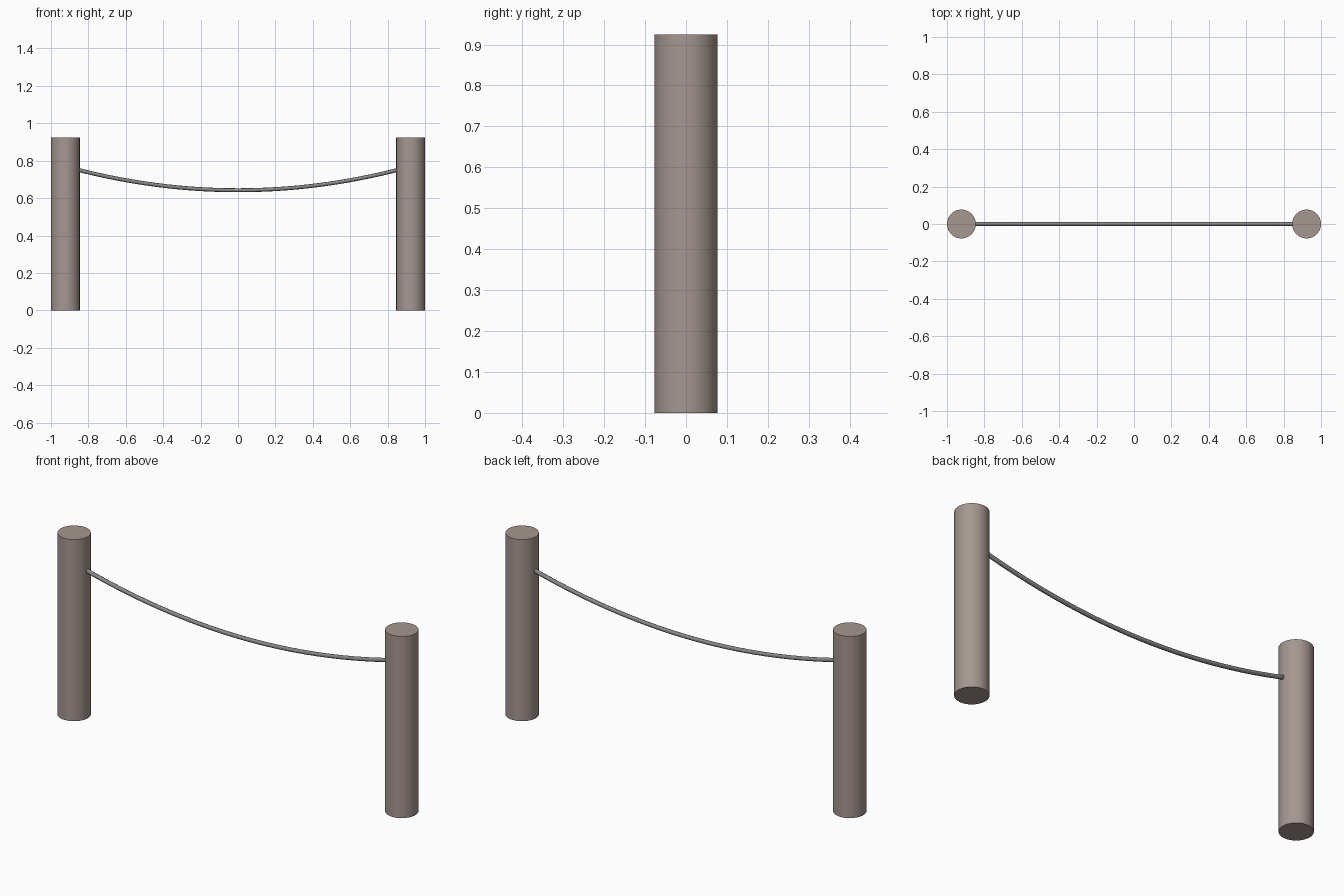
import bpy
import math

if "Cube" in bpy.data.objects:
    bpy.data.objects.remove(bpy.data.objects["Cube"])

POST_X, POST_R, POST_H = 0.923, 0.077, 0.925
ROPE_R, ROPE_MID, ROPE_SAG, ROPE_END = 0.0105, 0.642, 0.127, 0.88


def material(name, color):
    mat = bpy.data.materials.new(name)
    mat.diffuse_color = color
    mat.use_nodes = True
    mat.node_tree.nodes["Principled BSDF"].inputs["Base Color"].default_value = mat.diffuse_color
    return mat


wood = material("post_brown_grey", (0.38, 0.31, 0.28, 1))
steel = material("cable_dark_grey", (0.25, 0.25, 0.25, 1))

# Two round posts
for side, label in ((-1, "left"), (1, "right")):
    bpy.ops.mesh.primitive_cylinder_add(
        vertices=48, radius=POST_R, depth=POST_H,
        location=(side * POST_X, 0, POST_H / 2))
    post = bpy.context.object
    post.name = label + "_post"
    post.data.materials.append(wood)
    bpy.ops.object.shade_smooth_by_angle(angle=math.radians(40))

# Sagging cable, ends buried in the posts
curve = bpy.data.curves.new("cable", "CURVE")
curve.dimensions = "3D"
curve.bevel_depth = ROPE_R
curve.bevel_resolution = 2
curve.use_fill_caps = True
steps = 32
spline = curve.splines.new("POLY")
spline.points.add(steps)
for i, point in enumerate(spline.points):
    x = ROPE_END * (2 * i / steps - 1)
    point.co = (x, 0, ROPE_MID + ROPE_SAG * (x / POST_X) ** 2, 1)
spline.use_smooth = True
curve.materials.append(steel)
cable = bpy.data.objects.new("hanging_cable", curve)
bpy.context.collection.objects.link(cable)
